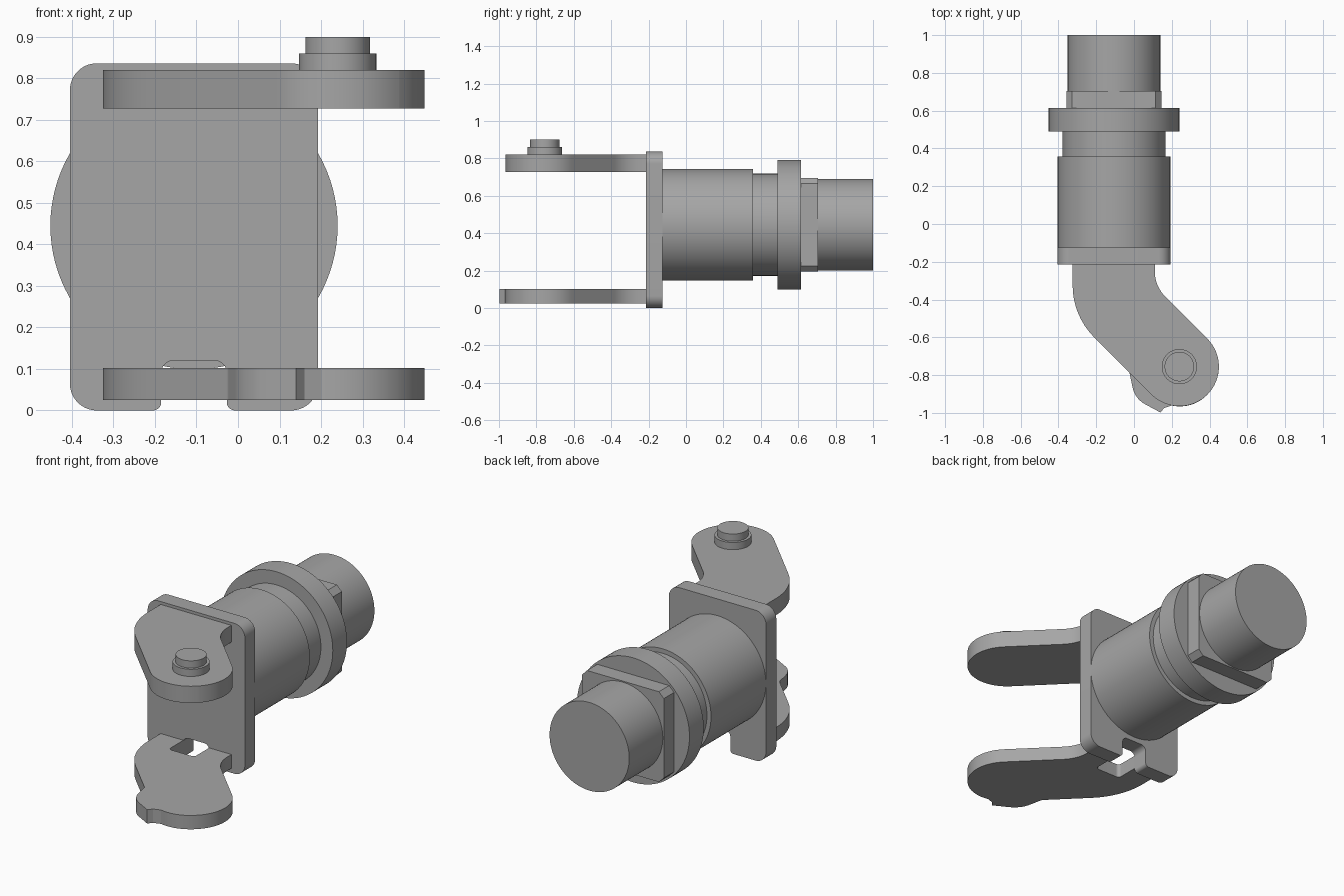
import bpy, bmesh, math
from mathutils import Vector

cube = bpy.data.objects.get("Cube")
if cube:
    bpy.data.objects.remove(cube, do_unlink=True)

# One plain grey material
grey = bpy.data.materials.new("plain_grey")
grey.use_nodes = True
COLOR = (0.38, 0.38, 0.38, 1)
grey.diffuse_color = COLOR
grey.node_tree.nodes["Principled BSDF"].inputs["Base Color"].default_value = COLOR


def fillet(corners):
    """Round each (x, y, radius) corner of a closed outline."""
    out = []
    n = len(corners)
    for i, (x, y, r) in enumerate(corners):
        p = Vector((x, y))
        if r == 0:
            out.append(p)
            continue
        a = (Vector(corners[i - 1][:2]) - p).normalized()
        b = (Vector(corners[(i + 1) % n][:2]) - p).normalized()
        half = a.angle(b) / 2
        centre = p + (a + b).normalized() * (r / math.sin(half))
        start = p + a * (r / math.tan(half)) - centre
        end = p + b * (r / math.tan(half)) - centre
        sweep = math.atan2(start.x * end.y - start.y * end.x, start.dot(end))
        steps = max(3, math.ceil(abs(sweep) / math.radians(6)))
        for k in range(steps + 1):
            t = sweep * k / steps
            c, s = math.cos(t), math.sin(t)
            out.append(centre + Vector((start.x * c - start.y * s,
                                        start.x * s + start.y * c)))
    return out


def circle(cx, cy, r, n=72):
    return [Vector((cx + r * math.cos(2 * math.pi * i / n),
                    cy + r * math.sin(2 * math.pi * i / n))) for i in range(n)]


def prism(name, outline, lo, hi, axis="Z"):
    """Extrude an outline: XY along Z, or XZ along Y."""
    bm = bmesh.new()

    def place(p, h):
        return (p.x, p.y, h) if axis == "Z" else (p.x, h, p.y)

    face = bm.faces.new([bm.verts.new(place(p, lo)) for p in outline])
    top = bmesh.ops.extrude_face_region(bm, geom=[face])["geom"]
    step = (0, 0, hi - lo) if axis == "Z" else (0, hi - lo, 0)
    bmesh.ops.translate(bm, vec=step,
                        verts=[v for v in top if isinstance(v, bmesh.types.BMVert)])
    bmesh.ops.recalc_face_normals(bm, faces=bm.faces)
    mesh = bpy.data.meshes.new(name)
    bm.to_mesh(mesh)
    bm.free()
    mesh.materials.append(grey)
    obj = bpy.data.objects.new(name, mesh)
    bpy.context.collection.objects.link(obj)
    bpy.ops.object.select_all(action="DESELECT")
    obj.select_set(True)
    bpy.context.view_layer.objects.active = obj
    bpy.ops.object.shade_smooth_by_angle(angle=math.radians(25))
    return obj


AX, AZ = -0.106, 0.445            # barrel axis
PIN_X, PIN_Y = 0.24, -0.755       # pivot position
FRONT = -0.215                    # front of the mounting plate
SLOT_L, SLOT_R = -0.185, -0.027   # slot sides

# Mounting plate with a rounded slot in its lower edge
prism("mounting_plate", fillet([
    (-0.405, 0, 0.065), (SLOT_L, 0, 0.02), (SLOT_L, 0.12, 0.03),
    (SLOT_R, 0.12, 0.03), (SLOT_R, 0, 0.02), (0.193, 0, 0.065),
    (0.193, 0.836, 0.065), (-0.405, 0.836, 0.065)]), FRONT, -0.125, "Y")

# Upper arm, bent towards the pivot
outer = [(-0.325, FRONT, 0), (-0.325, -0.486, 0.39)]
inner = [(0.5365, PIN_Y, 0.2099), (0.11, -0.329, 0.19), (0.11, FRONT, 0)]
prism("upper_arm", fillet(outer + [(0.2405, -1.0515, 0.2099)] + inner), 0.727, 0.82)

# Lower arm, with a side lobe and a slot meeting the plate slot
lobe = [(-0.024, -0.787, 0.02), (0.005, -0.925, 0.13), (0.14, -0.998, 0),
        (0.16, -0.974, 0), (0.2, -0.961, 0), (0.31, -0.982, 0.2)]
slot = [(SLOT_R, FRONT, 0), (SLOT_R, -0.345, 0.02),
        (SLOT_L, -0.345, 0.02), (SLOT_L, FRONT, 0)]
prism("lower_arm", fillet(outer + lobe + inner + slot), 0.025, 0.102)

# Stepped pivot pin
prism("pin_collar", circle(PIN_X, PIN_Y, 0.093), 0.82, 0.86)
prism("pin_head", circle(PIN_X, PIN_Y, 0.078), 0.86, 0.90)

# Barrel sections from the plate to the rear
for name, radius, y0, y1 in [("main_barrel", 0.298, -0.125, 0.357),
                             ("barrel_neck", 0.273, 0.357, 0.49),
                             ("flange", 0.346, 0.49, 0.615),
                             ("end_barrel", 0.245, 0.705, 1.0)]:
    prism(name, circle(AX, AZ, radius, 96), y0, y1, "Y")

# Square nut with cut corners
H, C = 0.251, 0.221
prism("square_nut", [Vector((AX + x, AZ + z)) for x, z in
                     [(H, -C), (H, C), (C, H), (-C, H),
                      (-H, C), (-H, -C), (-C, -H), (C, -H)]], 0.615, 0.705, "Y")
